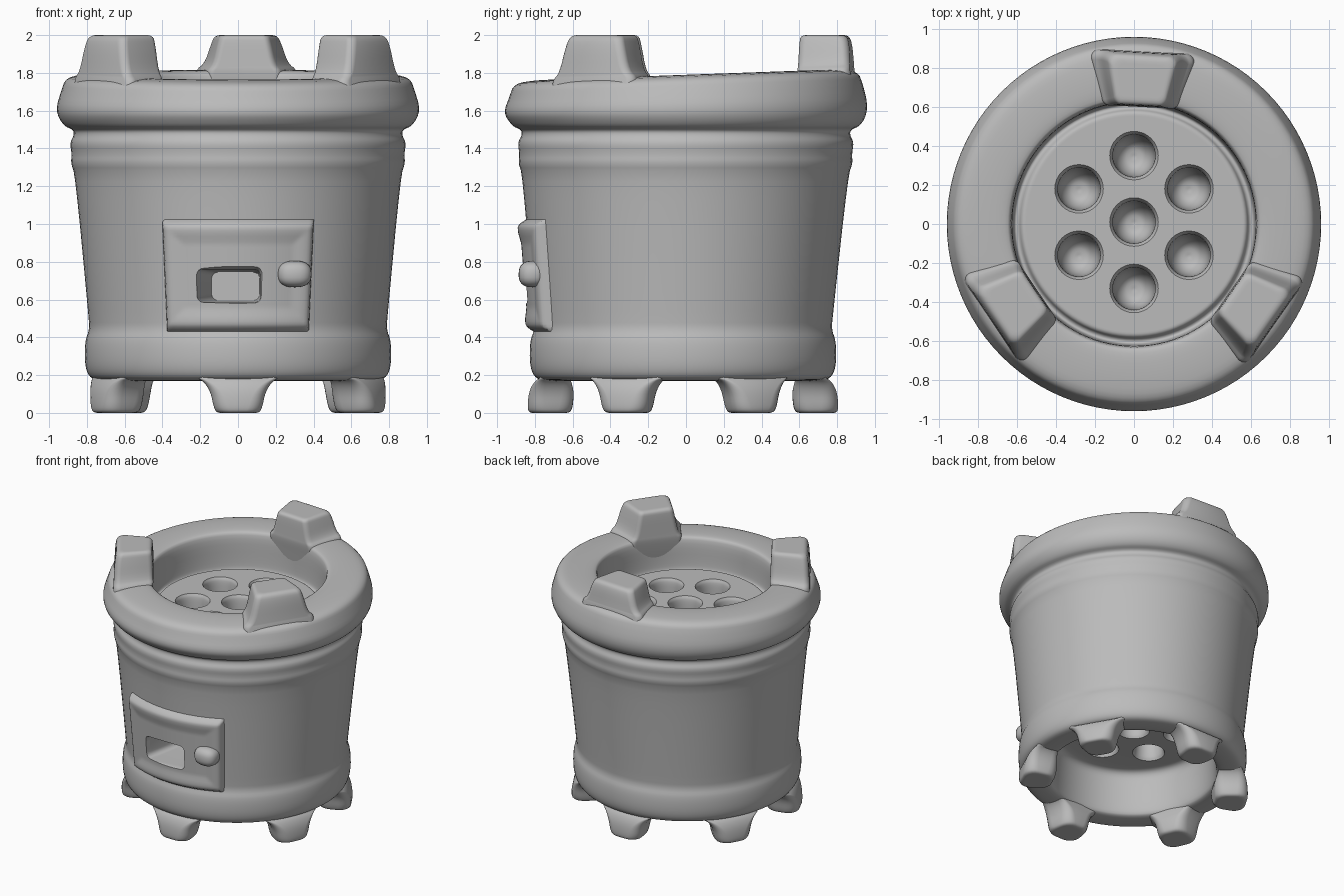
import bpy, bmesh
from math import sin, cos, pi, radians
from mathutils import Vector

if "Cube" in bpy.data.objects:
    bpy.data.objects.remove(bpy.data.objects["Cube"])

clay = bpy.data.materials.new("grey_clay")
clay.use_nodes = True
clay.diffuse_color = (0.5, 0.5, 0.5, 1)
clay.node_tree.nodes["Principled BSDF"].inputs["Base Color"].default_value = (0.5, 0.5, 0.5, 1)


def clamp(t):
    return min(1, max(0, t))


def soften(points, rounds=2):
    """Round an open profile by corner cutting, keeping its ends."""
    for _ in range(rounds):
        out = [points[0]]
        for a, b in zip(points, points[1:]):
            a, b = Vector(a), Vector(b)
            out += [a.lerp(b, 0.25), a.lerp(b, 0.75)]
        points = out + [points[-1]]
    return points


def skin(bm, rings, closed=True):
    """Join rings of vertices with quads; closed rings are capped."""
    for a, b in zip(rings, rings[1:]):
        n = len(a)
        for i in range(n if closed else n - 1):
            j = (i + 1) % n
            bm.faces.new((a[i], a[j], b[j], b[i]))
    if closed:
        bm.faces.new(rings[0][::-1])
        bm.faces.new(rings[-1])


def lathe(bm, profile, sides, centre=(0, 0)):
    rings = [[bm.verts.new((centre[0] + r * cos(2 * pi * i / sides),
                            centre[1] + r * sin(2 * pi * i / sides), z))
              for i in range(sides)] for r, z in profile]
    skin(bm, rings)


def finish(name, bm):
    """Give the part its hand-made lean and make it an object."""
    for v in bm.verts:
        z = v.co.z
        v.co.z += 0.036 * v.co.y * clamp((z - 1.55) / 0.15) * clamp((2 - z) / 0.2)
        v.co.y -= 0.016 * clamp((1.5 - z) / 1.1)
    bmesh.ops.recalc_face_normals(bm, faces=bm.faces)
    mesh = bpy.data.meshes.new(name)
    bm.to_mesh(mesh)
    bm.free()
    mesh.materials.append(clay)
    ob = bpy.data.objects.new(name, mesh)
    bpy.context.collection.objects.link(ob)
    return ob


def activate(ob):
    bpy.ops.object.select_all(action="DESELECT")
    ob.select_set(True)
    bpy.context.view_layer.objects.active = ob


def smooth(ob, angle=45):
    activate(ob)
    bpy.ops.object.shade_smooth_by_angle(angle=radians(angle))


def cut(ob, cutter):
    mod = ob.modifiers.new("cut", "BOOLEAN")
    mod.operation, mod.solver, mod.object = "DIFFERENCE", "EXACT", cutter
    activate(ob)
    bpy.ops.object.modifier_apply(modifier=mod.name)


# Body: underside recess, outer bands, rim, fire bowl and grate
wall = [(0.01, 0.52), (0.5, 0.52), (0.57, 0.5), (0.58, 0.4), (0.59, 0.2), (0.62, 0.17),
        (0.74, 0.17), (0.79, 0.19), (0.812, 0.26), (0.81, 0.38), (0.787, 0.44),
        (0.79, 0.5), (0.862, 1.26), (0.885, 1.32), (0.88, 1.37), (0.89, 1.43),
        (0.868, 1.47), (0.872, 1.5), (0.925, 1.52), (0.967, 1.6), (0.935, 1.71),
        (0.91, 1.775), (0.8, 1.79), (0.66, 1.79), (0.625, 1.77), (0.622, 1.57),
        (0.615, 1.51), (0.59, 1.51), (0.575, 1.545), (0.54, 1.545), (0.01, 1.545)]
bm = bmesh.new()
lathe(bm, soften(wall), 96)
body = finish("body", bm)

# Draught holes on the grate and on the underside
hole = soften([(0.135, 1.57), (0.125, 1.545), (0.11, 1.52), (0.106, 1.42), (0.1, 1.3),
               (0.06, 1.23), (0.005, 1.22)])
under = [(r * 0.92, 2.065 - z) for r, z in hole]
centres = [(0, 0.01)] + [(0.325 * sin(k * pi / 3), 0.01 + 0.34 * cos(k * pi / 3)) for k in range(6)]
bm = bmesh.new()
for c in centres:
    lathe(bm, hole, 32, c)
    lathe(bm, under, 32, c)
holes = finish("hole_cutter", bm)
cut(body, holes)


def rounded_rect(u0, u1, v0, v1, radius, steps=5):
    """Corner-rounded outline in two axes."""
    pts = []
    for k, (u, v) in enumerate(((u1, v1), (u0, v1), (u0, v0), (u1, v0))):
        cu = u + (radius if u == u0 else -radius)
        cv = v + (radius if v == v0 else -radius)
        for s in range(steps + 1):
            a = pi / 2 * (k + s / steps)
            pts.append((cu + radius * cos(a), cv + radius * sin(a)))
    return pts


# Door plate: curved patch with a soft raised border
bm = bmesh.new()
nu, nv = 56, 40
rows = []
for j in range(nv + 1):
    row = []
    for i in range(nu + 1):
        u, v = 2 * i / nu - 1, 2 * j / nv - 1
        edge = min((1 - abs(u)) * 0.42, (1 - abs(v)) * 0.3)
        lift = 0.05 * sin(pi / 2 * clamp(edge / 0.045))
        lift -= 0.012 * clamp((edge - 0.07) / 0.06)
        z = 0.725 + 0.3 * v
        r = 0.788 + (z - 0.5) * 0.0947 + lift
        row.append(bm.verts.new((r * sin(0.5 * u), -r * cos(0.5 * u), z)))
    rows.append(row)
skin(bm, rows, closed=False)
door = finish("door_plate", bm)
thick = door.modifiers.new("thickness", "SOLIDIFY")
thick.thickness = 0.06
thick.offset = -1 if door.data.polygons[0].normal.y < 0 else 1
activate(door)
bpy.ops.object.modifier_apply(modifier=thick.name)

# Door opening, narrowing inwards
bm = bmesh.new()
rings = []
for y, x0, x1, z0, z1 in ((-1, -0.25, 0.14, 0.56, 0.79), (-0.86, -0.24, 0.135, 0.57, 0.78),
                          (-0.82, -0.22, 0.12, 0.585, 0.76), (-0.5, -0.14, 0.115, 0.595, 0.745)):
    rings.append([bm.verts.new((x, y, z)) for x, z in rounded_rect(x0, x1, z0, z1, 0.035)])
skin(bm, rings)
opening = finish("opening_cutter", bm)
for part in (body, door):
    cut(part, opening)
    smooth(part)
for helper in (holes, opening):
    bpy.data.objects.remove(helper)

# Door knob
bm = bmesh.new()
bmesh.ops.create_uvsphere(bm, u_segments=24, v_segments=16, radius=1)
for v in bm.verts:
    x, y, z = [abs(c) ** 0.8 * (1 if c > 0 else -1) for c in v.co]
    v.co = Vector((0.3 + 0.09 * x, -0.8 + 0.075 * y, 0.735 + 0.07 * z))
smooth(finish("door_knob", bm))


def lug(name, levels, degrees):
    """Loft a block bent round the axis; levels are z, inner, outer, half width, corner."""
    bm = bmesh.new()
    rings = []
    for z, inner, outer, w, corner in soften([Vector(level) for level in levels]):
        rings.append([])
        for r, across in rounded_rect(inner, outer, -w, w, corner):
            a = radians(degrees) + across / 0.75
            rings[-1].append(bm.verts.new((r * cos(a), r * sin(a), z)))
    skin(bm, rings)
    smooth(finish(name, bm), 60)


# Six feet, flaring into the base
foot = [(0.28, 0.64, 0.75, 0.2, 0.03), (0.19, 0.62, 0.775, 0.23, 0.03),
        (0.165, 0.6, 0.8, 0.18, 0.05), (0.11, 0.58, 0.82, 0.145, 0.07),
        (0.03, 0.585, 0.825, 0.13, 0.08), (0.0, 0.6, 0.815, 0.115, 0.08),
        (0.0, 0.65, 0.77, 0.07, 0.05)]
for k, degrees in enumerate((-90, -24, 30, 90, 150, 204)):
    lug(f"foot_{k + 1}", foot, degrees)

# Three pot supports growing out of the rim
support = [(1.58, 0.65, 0.93, 0.22, 0.04), (1.7, 0.63, 0.925, 0.22, 0.04),
           (1.785, 0.62, 0.91, 0.235, 0.04), (1.82, 0.615, 0.9, 0.195, 0.04),
           (1.95, 0.615, 0.885, 0.165, 0.04), (2.0, 0.62, 0.865, 0.15, 0.04),
           (2.0, 0.68, 0.8, 0.1, 0.03)]
for side, degrees in (("back", 87), ("left", -35), ("right", 214)):
    lug(f"{side}_pot_support", support, degrees)
